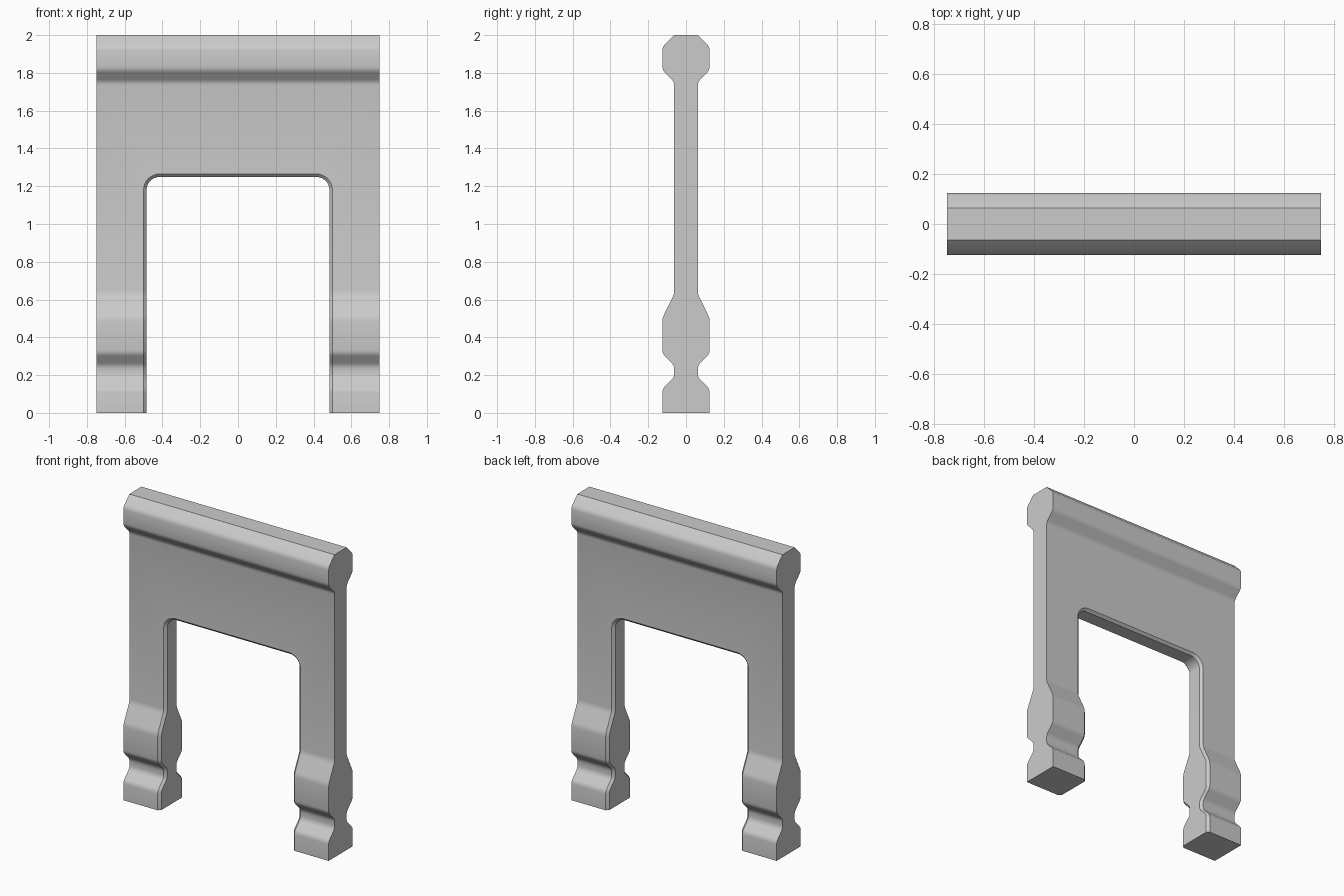
import bpy, bmesh
from math import sin, cos, pi
from mathutils import Vector

if "Cube" in bpy.data.objects:
    bpy.data.objects.remove(bpy.data.objects["Cube"])

HALF_W = 0.75                      # half width of the frame
OPEN_X, OPEN_Z, RAD = 0.5, 1.265, 0.085   # arched opening (outer edge of its bevel)
C = 0.016                          # bevel around the opening
SEG = 8


def soften(pts, t=0.017):
    """Replace each inner corner of the profile with a small rounded one."""
    out = [pts[0]]
    for a, b, c in zip(pts, pts[1:], pts[2:]):
        p, q = b + (a - b).normalized() * t, b + (c - b).normalized() * t
        out += [p, (p + q) / 4 + b / 2, q]
    return out + [pts[-1]]


# Side profile as (half depth, height)
profile = soften([Vector(p) for p in (
    (0.125, 0), (0.125, 0.126), (0.0625, 0.189), (0.0625, 0.251),
    (0.125, 0.314), (0.125, 0.502), (0.0625, 0.63), (0.0625, 1.752),
    (0.125, 1.815), (0.125, 1.938), (0.0635, 2.0))])
foot = [p for p in profile if p.y < 1]
rail = [p for p in profile if p.y > 1]

bm = bmesh.new()


def vert(x, y, z):
    return bm.verts.new((x, y, z))


# One quarter of the frame: x >= 0, front half
side_low = [vert(HALF_W, -w, z) for w, z in foot]
side_top = [vert(HALF_W, -w, z) for w, z in rail]
mid_top = [vert(0, -w, z) for w, z in rail]

# Opening path: bevel outer edge, bevel inner edge, wall centre line
path = [(OPEN_X, w, z, 1, 0) for w, z in foot]
for i in range(SEG + 1):
    a = pi / 2 * i / SEG
    path.append((OPEN_X - RAD + RAD * cos(a), 0.0625,
                 OPEN_Z - RAD + RAD * sin(a), cos(a), sin(a)))
path.append((0, 0.0625, OPEN_Z, 0, 1))
outer = [vert(x, -w, z) for x, w, z, nx, nz in path]
inner = [vert(x - C * nx, -w + C, z - C * nz) for x, w, z, nx, nz in path]
wall = [vert(x - C * nx, 0, z - C * nz) for x, w, z, nx, nz in path]


def strip(a, b):
    for i in range(len(a) - 1):
        bm.faces.new((a[i], a[i + 1], b[i + 1], b[i]))


strip(side_low, outer[:len(foot)])        # moulded leg front
strip(side_top, mid_top)                  # top rail
strip(outer, inner)                       # opening bevel
strip(inner, wall)                        # opening inner wall
bm.faces.new([side_low[-1]] + outer[len(foot) - 1:] + [mid_top[0], side_top[0]])
base, tip, tip_mid = vert(HALF_W, 0, 0), vert(HALF_W, 0, 2), vert(0, 0, 2)
bm.faces.new(side_low + side_top + [tip, base])                 # end face
bm.faces.new((side_top[-1], tip, tip_mid, mid_top[-1]))         # top face
bm.faces.new((side_low[0], outer[0], inner[0], wall[0], base))  # foot underside

# Mirror across y, then x
for axis in (1, 0):
    geom = bm.verts[:] + bm.edges[:] + bm.faces[:]
    dup = bmesh.ops.duplicate(bm, geom=geom)["geom"]
    for v in (g for g in dup if isinstance(g, bmesh.types.BMVert)):
        v.co[axis] *= -1
    bmesh.ops.remove_doubles(bm, verts=bm.verts[:], dist=1e-5)

# Clear the coplanar mirror seams
bmesh.ops.recalc_face_normals(bm, faces=bm.faces[:])
seams = [e for e in bm.edges if len(e.link_faces) == 2
         and all(abs(v.co.y) < 1e-6 for v in e.verts)
         and e.calc_face_angle() < 0.001 and abs(e.verts[0].co.x) > 0.7
         and abs(e.verts[0].co.z - e.verts[1].co.z) > 1]
bmesh.ops.dissolve_edges(bm, edges=seams, use_verts=False)

mesh = bpy.data.meshes.new("arched_frame")
bm.to_mesh(mesh)
bm.free()
frame = bpy.data.objects.new("arched_frame", mesh)
bpy.context.collection.objects.link(frame)
bpy.context.view_layer.objects.active = frame
frame.select_set(True)
bpy.ops.object.shade_smooth_by_angle(angle=pi / 6)
